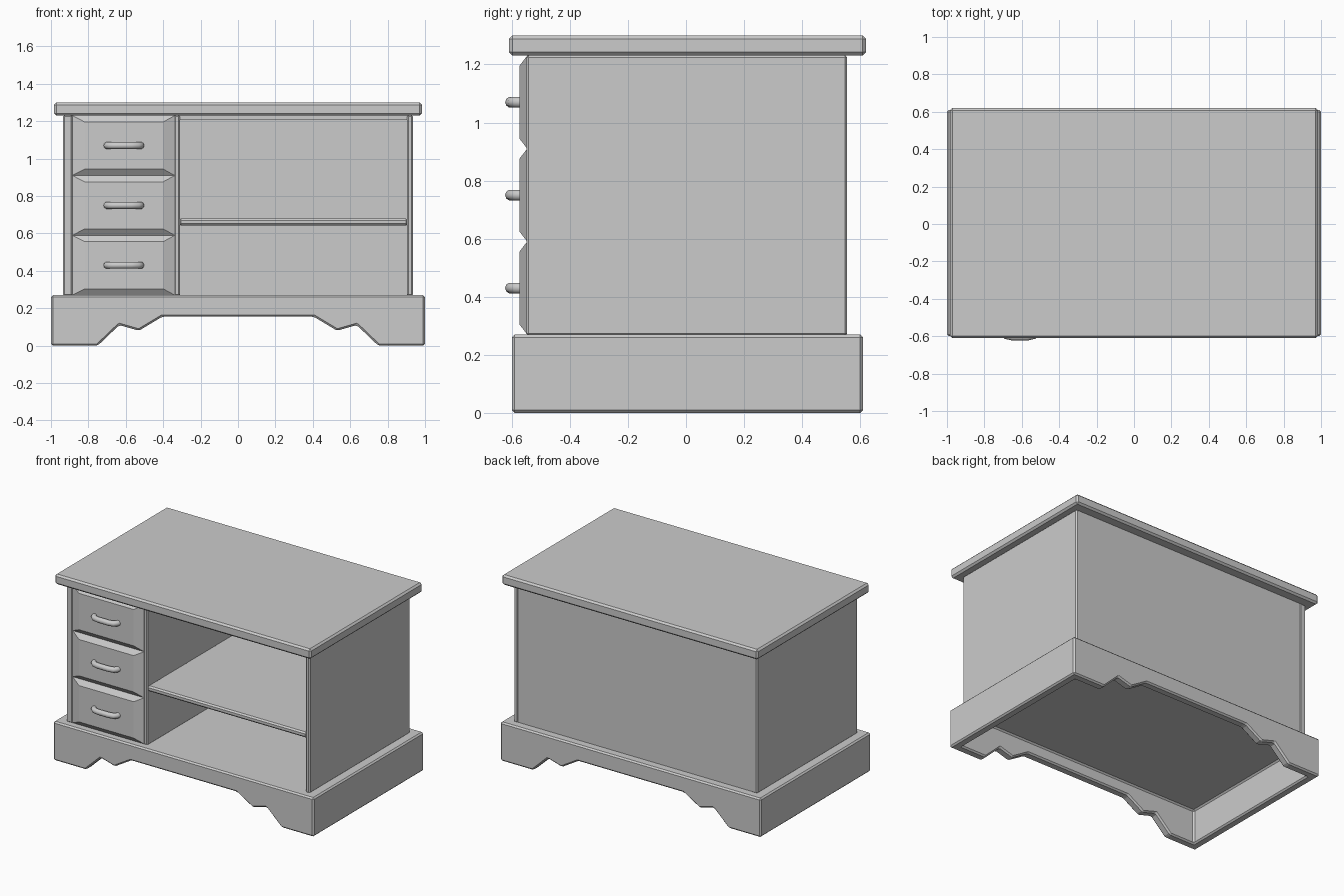
import bpy, bmesh

if "Cube" in bpy.data.objects:
    bpy.data.objects.remove(bpy.data.objects["Cube"])


def make(name, verts, faces, bevel=0.0):
    me = bpy.data.meshes.new(name)
    me.from_pydata(verts, [], faces)
    bm = bmesh.new()
    bm.from_mesh(me)
    bmesh.ops.recalc_face_normals(bm, faces=bm.faces)
    bm.to_mesh(me)
    bm.free()
    ob = bpy.data.objects.new(name, me)
    bpy.context.collection.objects.link(ob)
    if bevel:
        add_bevel(ob, bevel)
    return ob


def add_bevel(ob, width):
    m = ob.modifiers.new("bevel", 'BEVEL')
    m.width = width
    m.segments = 1
    m.limit_method = 'ANGLE'


def rings(name, loops, bevel=0.0):
    """Skin a list of equal-length vertex loops and cap both ends."""
    n = len(loops[0])
    verts = [v for loop in loops for v in loop]
    faces = [tuple(range(n)), tuple(range(len(verts) - n, len(verts)))]
    for k in range(len(loops) - 1):
        for i in range(n):
            j = (i + 1) % n
            faces.append((k*n + i, k*n + j, (k+1)*n + j, (k+1)*n + i))
    return make(name, verts, faces, bevel)


def rect(x0, x1, z0, z1, y):
    return [(x0, y, z0), (x1, y, z0), (x1, y, z1), (x0, y, z1)]


def box(name, x0, x1, y0, y1, z0, z1, bevel=0.0):
    return rings(name, [rect(x0, x1, z0, z1, y0), rect(x0, x1, z0, z1, y1)], bevel)


def cut(ob, cutter):
    m = ob.modifiers.new("cut", 'BOOLEAN')
    m.operation = 'DIFFERENCE'
    m.solver = 'EXACT'
    m.object = cutter
    cutter.hide_render = True
    cutter.hide_viewport = False
    cutter.display_type = 'WIRE'


# Plinth: hollow underneath, with a shaped cut-out through front and back
plinth = box("plinth", -1, 1, -0.6, 0.61, 0, 0.27)
cut(plinth, box("plinth_pocket_cutter", -0.94, 0.94, -0.54, 0.55, -0.1, 0.24))
half = [(0.86, -0.1), (0.75, 0.0), (0.635, 0.11), (0.53, 0.08), (0.405, 0.155)]
profile = half + [(-x, z) for x, z in reversed(half)]
cut(plinth, rings("plinth_arch_cutter",
                  [[(x, y, z) for x, z in profile] for y in (-0.8, 0.8)]))
add_bevel(plinth, 0.01)

# Table top
box("top_board", -0.983, 0.983, -0.61, 0.62, 1.23, 1.30, 0.012)

# Carcass panels
box("left_side", -0.935, -0.885, -0.55, 0.555, 0.265, 1.232, 0.008)
box("right_side", 0.903, 0.935, -0.55, 0.555, 0.265, 1.232, 0.008)
box("divider", -0.342, -0.31, -0.55, 0.54, 0.265, 1.232, 0.008)
box("back_panel", -0.92, 0.92, 0.525, 0.55, 0.265, 1.232)
box("ceiling_panel", -0.90, 0.91, -0.54, 0.53, 1.207, 1.232)

# Shelf with softened front edge
box("shelf", -0.315, 0.908, -0.548, 0.53, 0.642, 0.68, 0.01)

# Drawers: raised bevelled fronts and bowed handles
for i in range(3):
    z0 = 0.27 + 0.32 * i
    z1 = z0 + 0.32
    rings(f"drawer_front_{i + 1}", [
        rect(-0.886, -0.338, z0, z1, -0.50),
        rect(-0.886, -0.338, z0, z1, -0.547),
        rect(-0.82, -0.40, z0 + 0.034, z1 - 0.034, -0.573)])

    zc = z0 + 0.16
    cu = bpy.data.curves.new(f"drawer_handle_{i + 1}", 'CURVE')
    cu.dimensions = '3D'
    cu.bevel_depth = 0.019
    cu.bevel_resolution = 3
    cu.use_fill_caps = True
    side = [(0.092, -0.56), (0.088, -0.582), (0.073, -0.597), (0.04, -0.604)]
    path = [(-x, y) for x, y in side] + [(x, y) for x, y in reversed(side)]
    sp = cu.splines.new('POLY')
    sp.points.add(len(path) - 1)
    for p, (x, y) in zip(sp.points, path):
        p.co = (-0.61 + x, y, zc, 1)
    sp.use_smooth = True
    bpy.context.collection.objects.link(bpy.data.objects.new(cu.name, cu))
